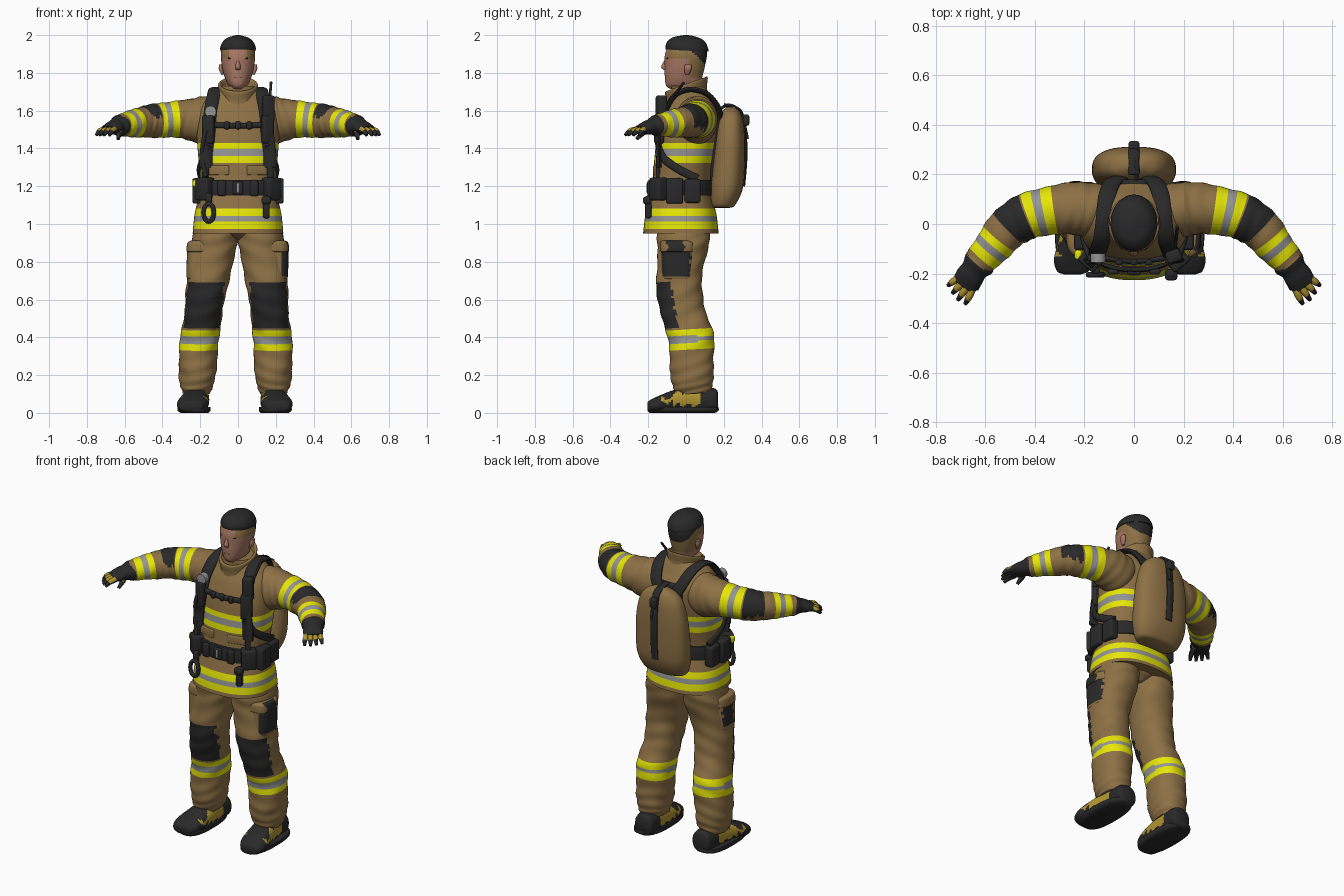
import bpy, bmesh
from math import sin, cos, pi, radians
from mathutils import Vector, Matrix

if "Cube" in bpy.data.objects:
    bpy.data.objects.remove(bpy.data.objects["Cube"])

COLOURS = {
    "cloth": (.27, .165, .06), "yellow": (.8, .8, .002), "grey": (.3, .3, .3),
    "dark": (.022, .022, .022), "gold": (.45, .31, .03), "skin": (.4, .19, .13),
    "lips": (.32, .13, .09),
}
MATERIALS = {}
for label, rgb in COLOURS.items():
    m = bpy.data.materials.new(label)
    m.use_nodes = True
    m.diffuse_color = (*rgb, 1)
    m.node_tree.nodes["Principled BSDF"].inputs["Base Color"].default_value = (*rgb, 1)
    MATERIALS[label] = m

X, Y, Z = Vector((1, 0, 0)), Vector((0, 1, 0)), Vector((0, 0, 1))
SIDES = ((1, "left_"), (-1, "right_"))


def finish(name, bm, rule, rows=None, s=1):
    """Colour the faces by the rule, mirror if asked, and make the object."""
    bmesh.ops.recalc_face_normals(bm, faces=bm.faces)
    mesh = bpy.data.meshes.new(name)
    used = []
    for f in bm.faces:
        t = rows.get(f, 0) if rows else 0
        label = rule if isinstance(rule, str) else rule(f.calc_center_median(), f.normal, t)
        if label not in used:
            used.append(label)
            mesh.materials.append(MATERIALS[label])
        f.material_index = used.index(label)
        f.smooth = True
    for v in bm.verts:
        v.co.x *= s
        if v.co.z < .93:  # the stance leans slightly to one side
            v.co.x -= .018 * (1 - v.co.z / .93)
    if s < 0:
        bmesh.ops.reverse_faces(bm, faces=bm.faces)
    bm.to_mesh(mesh)
    bm.free()
    mesh.set_sharp_from_angle(angle=radians(45))
    ob = bpy.data.objects.new(name, mesh)
    bpy.context.scene.collection.objects.link(ob)


def spline(keys, steps):
    """Smooth curve through keys, each x, y, z, radius, radius."""
    k = [Vector(q) for q in keys]
    out = []
    for i in range(len(k) - 1):
        a, b = k[i], k[i + 1]
        ma = (b - k[max(i - 1, 0)]) * .45
        mb = (k[min(i + 2, len(k) - 1)] - a) * .45
        for j in range(steps):
            u = j / steps
            w = u * u * (3 - 2 * u)
            out.append(a * (1 - w) + b * w + ma * (u * (1 - u) ** 2) - mb * (u * u * (1 - u)))
    return out + [k[-1]]


def loft(name, keys, rule, axis=None, up=Y, s=1, power=2, seg=36, steps=10, tilt=0, folds=0):
    """Skin rounded sections along a smooth path."""
    bm = bmesh.new()
    pts = spline(keys, steps)
    centres = [Vector(p[:3]) for p in pts]
    rings = []
    for i, p in enumerate(pts):
        d = axis or (centres[min(i + 1, len(pts) - 1)] - centres[max(i - 1, 0)]).normalized()
        v = (up - d * up.dot(d)).normalized()
        h = v.cross(d)
        ring = []
        for j in range(seg):
            a = 2 * pi * j / seg
            e = 2 / power
            cx, cy = cos(a), sin(a)
            k = 1 + folds * sin(i * .5 + 3 * sin(a)) * sin(i * .21 + 2 * cos(a))
            co = centres[i] + k * (h * (p[3] * abs(cx) ** e * (1 if cx > 0 else -1))
                                   + v * (p[4] * abs(cy) ** e * (1 if cy > 0 else -1)))
            co.z += tilt * co.y
            ring.append(bm.verts.new(co))
        rings.append(ring)
    rows = {}
    for i in range(len(rings) - 1):
        for j in range(seg):
            q = (j + 1) % seg
            f = bm.faces.new((rings[i][j], rings[i][q], rings[i + 1][q], rings[i + 1][j]))
            rows[f] = (i + .5) / steps
    bm.faces.new(rings[0])
    rows[bm.faces.new(rings[-1])] = len(keys) - 1
    finish(name, bm, rule, rows, s)


def tube(name, points, r, rule="dark", up=Z, s=1, flat=1, steps=6, seg=14):
    loft(name, [(*p, r, r * flat) for p in points], rule, up=up, s=s, steps=steps, seg=seg)


def box(name, loc, size, rule="dark", s=1, turn=0, bevel=.012):
    bm = bmesh.new()
    bmesh.ops.create_cube(bm, size=1)
    bmesh.ops.scale(bm, vec=size, verts=bm.verts)
    bmesh.ops.bevel(bm, geom=bm.edges[:], offset=min(bevel, min(size) * .45),
                    segments=3, profile=.5, affect='EDGES')
    bmesh.ops.transform(bm, matrix=Matrix.Translation(loc) @ Matrix.Rotation(radians(turn), 4, 'Z'),
                        verts=bm.verts)
    finish(name, bm, rule, s=s)


def band(v, *spans, thin=.15):
    """Reflective stripe: yellow, grey, yellow."""
    for lo, hi in spans:
        if lo < v < hi:
            return "grey" if abs((v - lo) / (hi - lo) - .51) < thin else "yellow"
    return "cloth"


# Jacket body and collar
loft("jacket", [(0, -.027, .95, .24, .2), (0, -.027, 1.05, .23, .188), (0, -.025, 1.2, .2, .155),
                (0, -.01, 1.35, .21, .157), (0, .01, 1.5, .22, .16), (0, .025, 1.6, .21, .145),
                (0, .025, 1.66, .17, .115), (0, .02, 1.7, .12, .098), (0, .01, 1.73, .09, .09)],
     lambda c, n, t: band(c.z, (.975, 1.08), (1.32, 1.43)), axis=Z, power=2.4, seg=56, steps=16)
loft("collar", [(0, .005, 1.65, .11, .11), (0, .003, 1.69, .1, .108), (0, .002, 1.735, .105, .113),
                (0, .002, 1.738, .092, .1), (0, .01, 1.7, .075, .085)],
     "cloth", axis=Z, tilt=.36, steps=6)


# Head with cropped hair
def head_rule(c, n, t):
    if c.z > 1.925 - max(c.y - .02, 0):
        return "dark"
    if (c.y > .015 and c.z > 1.775) or (c.z > 1.878 and abs(c.x) > .045):
        return "cloth"
    return "skin"


loft("head", [(0, .03, 1.64, .065, .07), (0, .02, 1.7, .058, .075), (0, -.008, 1.722, .042, .088),
              (0, -.012, 1.74, .055, .096), (0, -.013, 1.775, .07, .099), (0, -.007, 1.83, .084, .106),
              (0, 0, 1.9, .091, .111), (0, .005, 1.96, .074, .09), (0, .005, 1.985, .03, .04)],
     head_rule, axis=Z, power=2.2, seg=48, steps=12)
loft("hair", [(0, .006, 1.918, .093, .113), (0, .004, 1.935, .094, .113), (0, .004, 1.962, .083, .102),
              (0, .006, 1.985, .058, .075), (0, .008, 2, .012, .018)], "dark", axis=Z, tilt=-.05, steps=6)
loft("nose", [(0, -.104, 1.868, .007, .01), (0, -.114, 1.832, .014, .018), (0, -.107, 1.815, .012, .01)],
     "skin", axis=Z, seg=12, steps=4)
box("mouth", (0, -.107, 1.777), (.036, .01, .009), "lips")
for s, side in SIDES:
    loft(side + "ear", [(.082, .005, 1.79, .006, .01), (.09, .01, 1.82, .012, .02),
                        (.091, .012, 1.845, .008, .018)], "skin", axis=Z, s=s, seg=14, steps=4)
    box(side + "brow", (.036, -.1, 1.877), (.036, .012, .007), s=s, turn=18)
    box(side + "eye", (.036, -.099, 1.86), (.02, .009, .006), s=s, turn=18)


# Sleeves, gloves, trousers and boots
def sleeve_rule(c, n, t):
    if 3.1 < t < 4.15 and c.z + .4 * c.y + .008 * sin(c.x * 150) > 1.54:
        return "dark"
    return band(t, (2.2, 3.08), (4.6, 5.6))


def leg_rule(c, n, t):
    edge = -.06 - .17 * (c.z - .57) + .007 * sin(c.z * 110)
    level = c.z - .06 * c.y
    if .45 < level < .7 and c.y < edge and c.x > .072 + .006 * sin(c.z * 90):
        return "dark"
    return band(level, (.335, .442), thin=.15 if c.y < .06 else .07)


def boot_rule(c, n, t):
    ragged = .01 * sin(c.y * 110)
    if -.13 < c.y <= -.075:
        return "gold" if .055 < c.z + ragged < .078 else "dark"
    return "gold" if -.075 < c.y < .075 and .042 + ragged < c.z < .108 + ragged else "dark"


def finger_rule(c, n, t):
    return "gold" if n.z > .15 and .2 < t < 1.2 else "dark"


def pocket_rule(s, flap):
    """Worn dark area on the outer face, larger on the left."""
    def rule(c, n, t):
        y = c.y + .008 * sin(c.z * 120)
        if s > 0:
            worn = -.1 < y < -.01 if flap else -.135 < y < .025 and c.z > .722
        else:
            worn = not flap and -.075 < y < .015 and .735 < c.z < .86
        return "dark" if worn and n.x > .3 else "cloth"
    return rule


for s, side in SIDES:
    loft(side + "sleeve", [(.1, .045, 1.56, .1, .11), (.2, .06, 1.55, .11, .124), (.3, .06, 1.555, .1, .1),
                           (.42, .035, 1.548, .094, .092), (.5, -.01, 1.54, .088, .083),
                           (.57, -.09, 1.53, .075, .07), (.63, -.16, 1.52, .062, .056)],
         sleeve_rule, up=Z, s=s, steps=16, folds=.03)
    loft(side + "glove", [(.6, -.128, 1.522, .052, .048), (.625, -.158, 1.52, .066, .056),
                          (.645, -.185, 1.515, .054, .042), (.665, -.215, 1.508, .057, .034),
                          (.69, -.25, 1.498, .05, .02)], "dark", up=Z, s=s, seg=20, steps=6)
    along, across = Vector((.62, -.78, 0)), Vector((.78, .62, 0))
    for label, offset, length in (("little", .036, .05), ("ring", .012, .064),
                                  ("middle", -.012, .072), ("index", -.036, .066)):
        base = Vector((.68, -.24, 1.5)) + across * offset
        mid = base + along * length * .55 + across * offset * .25 - Z * .008
        tip = base + along * length + across * offset * .4 - Z * .03
        loft(side + label + "_finger", [(*base, .015, .017), (*mid, .014, .015), (*tip, .008, .008)],
             finger_rule, up=Z, s=s, seg=12, steps=5)
    loft(side + "thumb", [(.645, -.19, 1.51, .022, .018), (.63, -.225, 1.485, .017, .016),
                          (.635, -.262, 1.45, .009, .009)], finger_rule, up=Z, s=s, seg=12, steps=5)

    loft(side + "trouser_leg", [(.115, -.015, .99, .115, .14), (.127, -.015, .88, .122, .135),
                                (.156, -.037, .7, .112, .12), (.173, -.02, .55, .101, .12),
                                (.192, .026, .4, .103, .121), (.2, .03, .25, .101, .116),
                                (.203, .035, .15, .09, .108), (.204, .04, .1, .07, .09)],
         leg_rule, axis=-Z, s=s, power=2.2, seg=52, steps=14, tilt=.06, folds=.035)
    loft(side + "cargo_pocket", [(.195, -.045, .712, .058, .07), (.195, -.045, .722, .073, .084),
                                 (.193, -.045, .86, .074, .086), (.192, -.045, .88, .06, .075)],
         pocket_rule(s, False), axis=Z, s=s, power=3, seg=80, steps=8)
    loft(side + "cargo_flap", [(.192, -.045, .852, .07, .08), (.192, -.045, .858, .08, .091),
                               (.188, -.045, .9, .079, .09), (.185, -.045, .912, .065, .078)],
         pocket_rule(s, True), axis=Z, s=s, power=3, seg=80, steps=6)

    loft(side + "boot", [(.196, .17, .06, .04, .045), (.197, .15, .065, .06, .065), (.202, .04, .07, .066, .07),
                         (.21, -.05, .063, .074, .063), (.224, -.14, .046, .082, .046),
                         (.23, -.19, .036, .064, .032), (.232, -.203, .034, .035, .022)],
         boot_rule, axis=-Y, up=Z, s=s, power=2.3, seg=48, steps=9)
    loft(side + "sole", [(.212, -.02, 0, .074, .172), (.215, -.015, .012, .087, .188),
                         (.215, -.015, .032, .086, .187)], "dark", axis=Z, s=s, power=2.6, steps=3)
loft("trouser_seat", [(0, 0, .915, .02, .07), (0, -.01, .945, .1, .12), (0, -.015, .98, .18, .15)],
     "cloth", axis=Z, steps=6)

# Air tank with its strap, hose and back plate
loft("air_tank", [(0, .19, 1.085, .09, .035), (0, .195, 1.1, .138, .065), (0, .215, 1.2, .168, .088),
                  (0, .23, 1.4, .165, .082), (0, .235, 1.53, .14, .07), (0, .237, 1.59, .1, .05),
                  (0, .237, 1.62, .035, .02)], "cloth", axis=Z, power=2.5, seg=44)
tube("tank_strap", [(0, .2, 1.63), (0, .285, 1.6), (0, .31, 1.5), (0, .315, 1.35), (0, .303, 1.2)],
     .01, up=X, flat=2.3)
tube("tank_hose", [(.01, .18, 1.61), (.01, .23, 1.63), (.01, .29, 1.59), (.01, .326, 1.45)], .008, up=X)
box("tank_valve", (0, .315, 1.55), (.045, .04, .06))
box("back_plate", (0, .155, 1.42), (.18, .05, .4))

# Harness
for s, side in SIDES:
    tube(side + "shoulder_strap", [(.04, .19, 1.54), (.085, .17, 1.62), (.11, .11, 1.69), (.12, .02, 1.712),
                                   (.13, -.06, 1.68), (.147, -.112, 1.59), (.155, -.14, 1.48),
                                   (.168, -.143, 1.38), (.17, -.145, 1.3)],
         .014, up=X, s=s, flat=2.5)
    tube(side + "side_strap", [(.16, -.148, 1.42), (.185, -.12, 1.35), (.207, -.04, 1.29), (.195, .06, 1.24)],
         .012, s=s, flat=1.8)
    tube(side + "front_strap", [(.168, -.15, 1.33), (.172, -.15, 1.27), (.175, -.15, 1.2)], .009, up=X, s=s, flat=2)
    box(side + "strap_pad", (.157, -.143, 1.5), (.066, .035, .15), s=s, turn=25)
    box(side + "chest_pocket_flap", (.1, -.157, 1.285), (.11, .014, .05), "cloth", s=s, turn=14)
tube("chest_strap", [(-.14, -.135, 1.525), (0, -.15, 1.52), (.14, -.135, 1.525)], .012, flat=1.3)
for x in (-.06, 0, .06):
    box("chest_buckle", (x, -.155, 1.522), (.03, .025, .042))
tube("pressure_gauge", [(-.145, -.12, 1.595), (-.145, -.155, 1.595)], .03, "grey", steps=1, seg=24)
tube("gauge_hose", [(-.145, -.13, 1.57), (-.18, -.155, 1.46), (-.19, -.145, 1.36), (-.17, -.165, 1.25)],
     .011, up=X)
box("radio", (.16, -.13, 1.61), (.062, .05, .14), turn=20)
tube("radio_antenna", [(.165, -.11, 1.62), (.175, -.01, 1.75)], .007, up=X, steps=2, seg=8)

# Belt and carried tools
loft("belt", [(0, -.025, 1.15, .206, .163), (0, -.025, 1.158, .212, .17), (0, -.025, 1.225, .211, .168),
              (0, -.025, 1.234, .203, .16)], "dark", axis=Z, power=2.4, steps=3, seg=48)
box("belt_buckle", (0, -.196, 1.19), (.055, .02, .07))
box("buckle_clasp", (0, -.204, 1.19), (.014, .009, .05), "grey")
for x in (-.085, .085):
    box("belt_adjuster", (x, -.192, 1.19), (.045, .025, .085))
for s, side in SIDES:
    box(side + "front_pouch", (.175, -.145, 1.185), (.085, .07, .12), s=s, turn=40)
    box(side + "side_pouch", (.212, -.06, 1.175), (.06, .09, .135), s=s)
    box(side + "rear_pouch", (.205, .035, 1.175), (.055, .085, .125), s=s)
box("marker_light", (-.225, -.125, 1.215), (.03, .04, .04), "yellow")
box("torch", (.15, -.2, 1.09), (.035, .035, .12))
box("torch_head", (.15, -.205, 1.125), (.05, .045, .04))
tube("clip_ring", [(-.155 + .028 * cos(i * pi / 4), -.205, 1.06 + .047 * sin(i * pi / 4)) for i in range(9)],
     .012, up=Y, steps=4, seg=10)
box("clip_strap", (-.155, -.19, 1.13), (.035, .025, .07))
